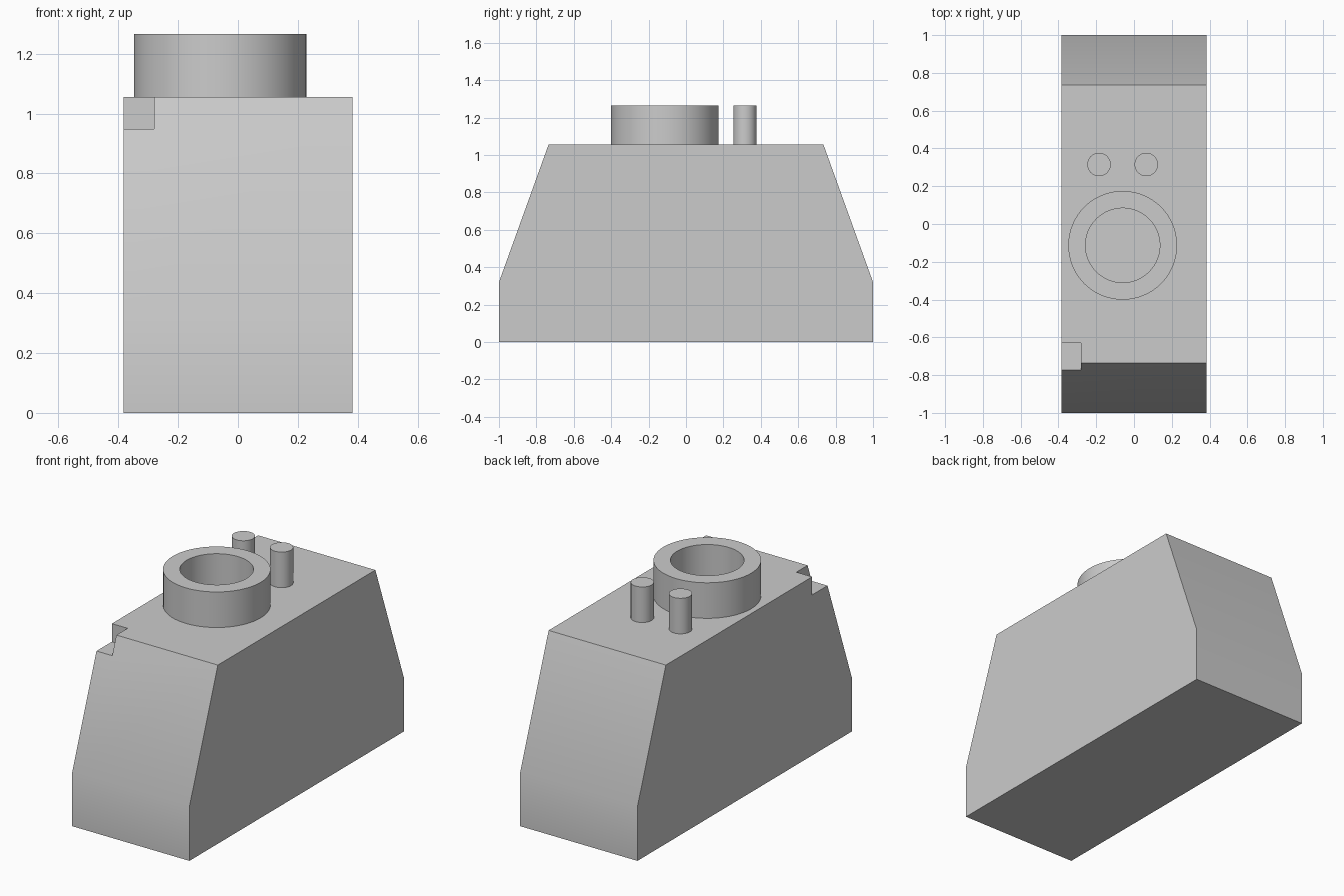
import bpy
import bmesh
from math import radians

cube = bpy.data.objects.get("Cube")
if cube:
    bpy.data.objects.remove(cube, do_unlink=True)

TOP = 1.055     # top of the body
CROWN = 1.265   # top of the ring and pins

grey = bpy.data.materials.new("light_grey")
grey.use_nodes = True
GREY = (0.6, 0.6, 0.6, 1)
grey.diffuse_color = GREY
grey.node_tree.nodes["Principled BSDF"].inputs["Base Color"].default_value = GREY


def make_object(name, bm):
    bmesh.ops.recalc_face_normals(bm, faces=bm.faces)
    mesh = bpy.data.meshes.new(name)
    bm.to_mesh(mesh)
    bm.free()
    mesh.materials.append(grey)
    obj = bpy.data.objects.new(name, mesh)
    bpy.context.collection.objects.link(obj)
    return obj


def activate(obj):
    bpy.ops.object.select_all(action='DESELECT')
    obj.select_set(True)
    bpy.context.view_layer.objects.active = obj


def smooth(obj):
    activate(obj)
    bpy.ops.object.shade_smooth_by_angle(angle=radians(30))


def prism(name, profile, x0, x1):
    """Extrude a (y, z) profile from x0 to x1."""
    bm = bmesh.new()
    face = bm.faces.new([bm.verts.new((x0, y, z)) for y, z in profile])
    ext = bmesh.ops.extrude_face_region(bm, geom=[face])
    moved = [v for v in ext["geom"] if isinstance(v, bmesh.types.BMVert)]
    bmesh.ops.translate(bm, verts=moved, vec=(x1 - x0, 0, 0))
    return make_object(name, bm)


def lathe(name, profile, x, y, steps=64):
    """Turn a closed (radius, z) profile about the z axis."""
    bm = bmesh.new()
    verts = [bm.verts.new((r, 0, z)) for r, z in profile]
    edges = [bm.edges.new((a, b)) for a, b in zip(verts, verts[1:] + verts[:1])]
    bmesh.ops.spin(bm, geom=verts + edges, cent=(0, 0, 0), axis=(0, 0, 1),
                   angle=radians(360), steps=steps, use_merge=True)
    bmesh.ops.remove_doubles(bm, verts=bm.verts, dist=0.0001)
    obj = make_object(name, bm)
    obj.location = (x, y, 0)
    smooth(obj)


# Body with sloped ends
body = prism("body", [(-1, 0), (1, 0), (1, 0.32), (0.735, TOP),
                      (-0.735, TOP), (-1, 0.32)], -0.383, 0.383)

# Small square notch in the front right top corner
cutter = prism("notch_cutter", [(-0.9, 0.948), (-0.63, 0.948),
                                (-0.63, 1.2), (-0.9, 1.2)], -0.5, -0.28)
cutter.hide_render = True
cut = body.modifiers.new("notch", 'BOOLEAN')
cut.operation = 'DIFFERENCE'
cut.solver = 'EXACT'
cut.object = cutter
activate(body)
bpy.ops.object.modifier_apply(modifier=cut.name)
bpy.data.objects.remove(cutter, do_unlink=True)
smooth(body)

# Hollow ring on top
lathe("top_ring", [(0.197, TOP), (0.288, TOP), (0.288, CROWN), (0.197, CROWN)],
      -0.06, -0.113)

# Pair of pins behind the ring
for side, x in (("right", -0.185), ("left", 0.065)):
    bm = bmesh.new()
    bmesh.ops.create_cone(bm, cap_ends=True, segments=48, radius1=0.062,
                          radius2=0.062, depth=CROWN - TOP)
    pin = make_object("pin_" + side, bm)
    pin.location = (x, 0.315, (TOP + CROWN) / 2)
    smooth(pin)
